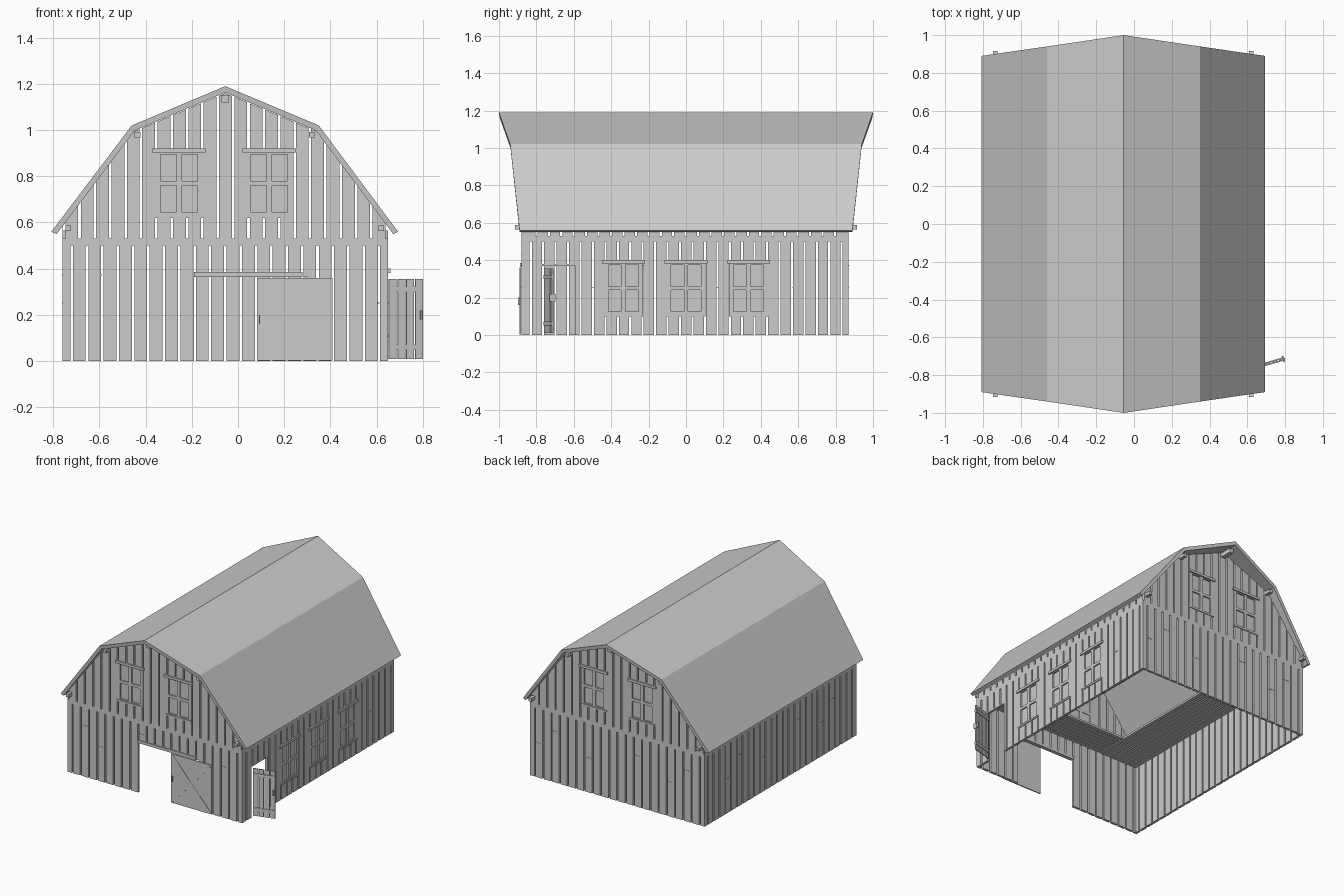
import bpy, bmesh, math
from mathutils import Vector

if "Cube" in bpy.data.objects:
    bpy.data.objects.remove(bpy.data.objects["Cube"])

CX = -0.055                       # barn centre line
X0, X1, Y0, Y1 = -0.76, 0.65, -0.88, 0.87
STEP, GAP, T = 0.0665, 0.011, 0.018

# Wall frames: (u along wall, z, d depth inward) -> world
front = lambda u, z, d: (u, Y0 + d, z)
back = lambda u, z, d: (u, Y1 - d, z)
right = lambda u, z, d: (X1 - d, u, z)
left = lambda u, z, d: (X0 + d, u, z)


def slab(bm, M, poly, d0, d1):
    a = [bm.verts.new(M(u, z, d0)) for u, z in poly]
    b = [bm.verts.new(M(u, z, d1)) for u, z in poly]
    bm.faces.new(a)
    bm.faces.new(b[::-1])
    n = len(poly)
    for i in range(n):
        j = (i + 1) % n
        bm.faces.new((a[i], b[i], b[j], a[j]))


def rect(bm, M, u0, u1, z0, z1, d0=0.0, d1=T):
    slab(bm, M, [(u0, z0), (u1, z0), (u1, z1), (u0, z1)], d0, d1)


def bar(bm, M, p, q, w, d0, d1):
    p, q = Vector(p), Vector(q)
    t = (q - p).normalized() * w / 2
    n = Vector((-t.y, t.x))
    slab(bm, M, [p - n, q - n, q + n, p + n], d0, d1)


def finish(bm, name):
    bmesh.ops.recalc_face_normals(bm, faces=bm.faces[:])
    me = bpy.data.meshes.new(name)
    bm.to_mesh(me)
    bm.free()
    ob = bpy.data.objects.new(name, me)
    bpy.context.collection.objects.link(ob)
    return ob


def roof_z(x, drop=0.03):
    a = abs(x - CX)
    z = 1.19 - a * 0.17 / 0.405 if a < 0.405 else 1.02 - (a - 0.405) * 0.46 / 0.348
    return z - drop


def planks(bm, M, u0, u1, z0, top, start, holes=(), breaks=()):
    cuts = {u0, u1, *breaks}
    gaps = [start + i * STEP for i in range(-30, 30)]
    for h in holes:
        cuts |= {h[0], h[1]}
    for g in gaps:
        cuts |= {g - GAP / 2, g + GAP / 2}
    cuts = sorted(c for c in cuts if u0 <= c <= u1)
    for a, b in zip(cuts, cuts[1:]):
        m = (a + b) / 2
        if b - a < 1e-4 or any(abs(m - g) < GAP / 2 for g in gaps):
            continue
        lo = z0
        for h in holes:
            if h[0] < m < h[1]:
                if h[2] - z0 > 0.01:
                    rect(bm, M, a, b, z0, h[2])
                lo = h[3]
        if min(top(a), top(b)) > lo + 0.005:
            slab(bm, M, [(a, lo), (b, lo), (b, top(b)), (a, top(a))], 0, T)


def window(bm, M, c, z0):
    # four-pane window: recessed panes, sash bars, head and sill boards
    rect(bm, M, c - 0.10, c + 0.10, z0, z0 + 0.30, 0.010, 0.014)
    for a, b in ((-0.105, -0.08), (-0.012, 0.012), (0.08, 0.105)):
        rect(bm, M, c + a, c + b, z0, z0 + 0.30)
    for a, b in ((0, 0.025), (0.14, 0.16), (0.275, 0.30)):
        for s, e in ((-0.08, -0.012), (0.012, 0.08)):
            rect(bm, M, c + s, c + e, z0 + a, z0 + b)
    rect(bm, M, c - 0.115, c + 0.115, z0 + 0.282, z0 + 0.30, -0.010, 0)
    rect(bm, M, c - 0.105, c + 0.105, z0 + 0.005, z0 + 0.017, -0.006, 0)


flat = lambda h: (lambda u: h)
GW, SW = (CX - 0.2, CX + 0.19), (-0.335, 0.0, 0.335)

# Gable end walls: lower planks, tie band, upper planks under the roof
for name, M, holes in (("front", front, [(-0.19, 0.30, 0.0, 0.365)]), ("back", back, [])):
    bm = bmesh.new()
    planks(bm, M, X0, X1, 0, flat(0.5), -0.72, holes)
    rect(bm, M, X0, X1, 0.5, 0.53)
    planks(bm, M, X0, X1, 0.53, roof_z, -0.686,
           [(c - 0.105, c + 0.105, 0.62, 0.92) for c in GW],
           (CX - 0.405, CX, CX + 0.405))
    finish(bm, name + "_wall")
    bm = bmesh.new()
    for c in GW:
        window(bm, M, c, 0.62)
    finish(bm, name + "_windows")

# Long side walls
for name, M, wins, door in (("right", right, SW, [(-0.77, -0.59, 0.0, 0.37)]), ("left", left, (), [])):
    bm = bmesh.new()
    planks(bm, M, Y0 + T, Y1 - T, 0, flat(0.5), -0.83,
           [(c - 0.105, c + 0.105, 0.10, 0.40) for c in wins] + door)
    rect(bm, M, Y0 + T, Y1 - T, 0.5, 0.53)
    planks(bm, M, Y0 + T, Y1 - T, 0.53, flat(0.565), -0.80)
    finish(bm, name + "_wall")
    if wins:
        bm = bmesh.new()
        for c in wins:
            window(bm, M, c, 0.10)
        finish(bm, name + "_windows")

# Short cross cracks on the boards
bm = bmesh.new()
for x, z in ((-0.61, 0.37), (-0.49, 0.25), (-0.16, 0.43), (0.51, 0.37)):
    rect(bm, front, x - 0.022, x + 0.022, z, z + 0.004, -0.002, 0)
for M in (back, left, right):
    for i, x in enumerate((-0.61, -0.48, -0.22, 0.18, 0.45, 0.59)):
        if M is not right or x > 0.5:
            z = 0.25 if i % 2 else 0.37
            rect(bm, M, x - 0.022, x + 0.022, z, z + 0.004, -0.002, 0)
finish(bm, "board_cracks")

# Gambrel roof shell whose gable ends flare out toward the ridge
outer = [(-0.753, 0.56, 0.89), (-0.405, 1.02, 0.94), (0, 1.19, 1.0),
         (0.405, 1.02, 0.94), (0.748, 0.56, 0.89)]
inner = [(-0.73, 0.55, 0.89), (-0.392, 0.998, 0.938), (0, 1.163, 0.997),
         (0.392, 0.998, 0.938), (0.727, 0.55, 0.89)]
bm = bmesh.new()
ring = {(k, s): [bm.verts.new((CX + x, s * y, z)) for x, z, y in p]
        for k, p in (("o", outer), ("i", inner)) for s in (-1, 1)}
for i in range(4):
    for p, q in ((("o", -1), ("o", 1)), (("i", 1), ("i", -1)),
                 (("o", 1), ("i", 1)), (("i", -1), ("o", -1))):
        bm.faces.new((ring[p][i], ring[p][i + 1], ring[q][i + 1], ring[q][i]))
for i in (0, 4):
    bm.faces.new([ring[k][i] for k in (("o", -1), ("o", 1), ("i", 1), ("i", -1))])
finish(bm, "roof")

# Purlins poking through the gables
bm = bmesh.new()
mid = lambda u, z, d: (u, d, z)
for x, z, y, r in ((-0.68, 0.575, 0.915, 0.012), (0.675, 0.575, 0.915, 0.012),
                   (-0.38, 0.98, 0.92, 0.012), (0.375, 0.98, 0.92, 0.012),
                   (0, 1.135, 0.96, 0.016)):
    rect(bm, mid, CX + x - r, CX + x + r, z - r, z + r, -y, y)
finish(bm, "purlins")

# Sliding front door with cross braces, its rail and door frame
bm = bmesh.new()
rect(bm, front, 0.083, 0.41, 0.003, 0.36, -0.009, -0.001)
for p, q in (((0.095, 0.015), (0.398, 0.348)), ((0.095, 0.348), (0.398, 0.015))):
    bar(bm, front, p, q, 0.010, -0.011, -0.009)
rect(bm, front, 0.091, 0.096, 0.16, 0.20, -0.017, -0.009)
finish(bm, "sliding_door")
bm = bmesh.new()
rect(bm, front, -0.19, 0.28, 0.365, 0.385, -0.008, T)
rect(bm, front, -0.20, -0.19, 0.0, 0.365, 0, T)
finish(bm, "door_rail")

# Open side door, swung outward on its hinge
hinge = Vector((0.652, -0.755, 0))
along = Vector((0.155, 0.045, 0)).normalized()
normal = Vector((along.y, -along.x, 0))
swing = lambda u, z, d: hinge + along * u + normal * d + Vector((0, 0, z))
bm = bmesh.new()
for i in range(4):
    rect(bm, swing, i * 0.04, i * 0.04 + 0.034, 0.01, 0.355, -0.004, 0.004)
for z in (0.05, 0.30):
    rect(bm, swing, 0.004, 0.15, z, z + 0.022, 0.004, 0.009)
    rect(bm, swing, 0.004, 0.15, z, z + 0.022, -0.009, -0.004)
rect(bm, swing, 0.14, 0.148, 0.18, 0.22, -0.018, 0.018)
finish(bm, "side_door")
bm = bmesh.new()
rect(bm, right, -0.78, -0.77, 0, 0.37)
rect(bm, right, -0.59, -0.58, 0, 0.37)
rect(bm, right, -0.78, -0.58, 0.37, 0.38)
finish(bm, "side_door_frame")

# Slatted hay loft along the left and front walls
bm = bmesh.new()
for i in range(9):
    x = X0 + T + 0.003 + i * 0.036
    rect(bm, mid, x, x + 0.028, 0.50, 0.515, Y0 + T, Y1 - T)
for i in range(7):
    y = Y0 + T + 0.003 + i * 0.036
    rect(bm, mid, -0.415, X1 - T, 0.50, 0.515, y, y + 0.028)
finish(bm, "hay_loft")
